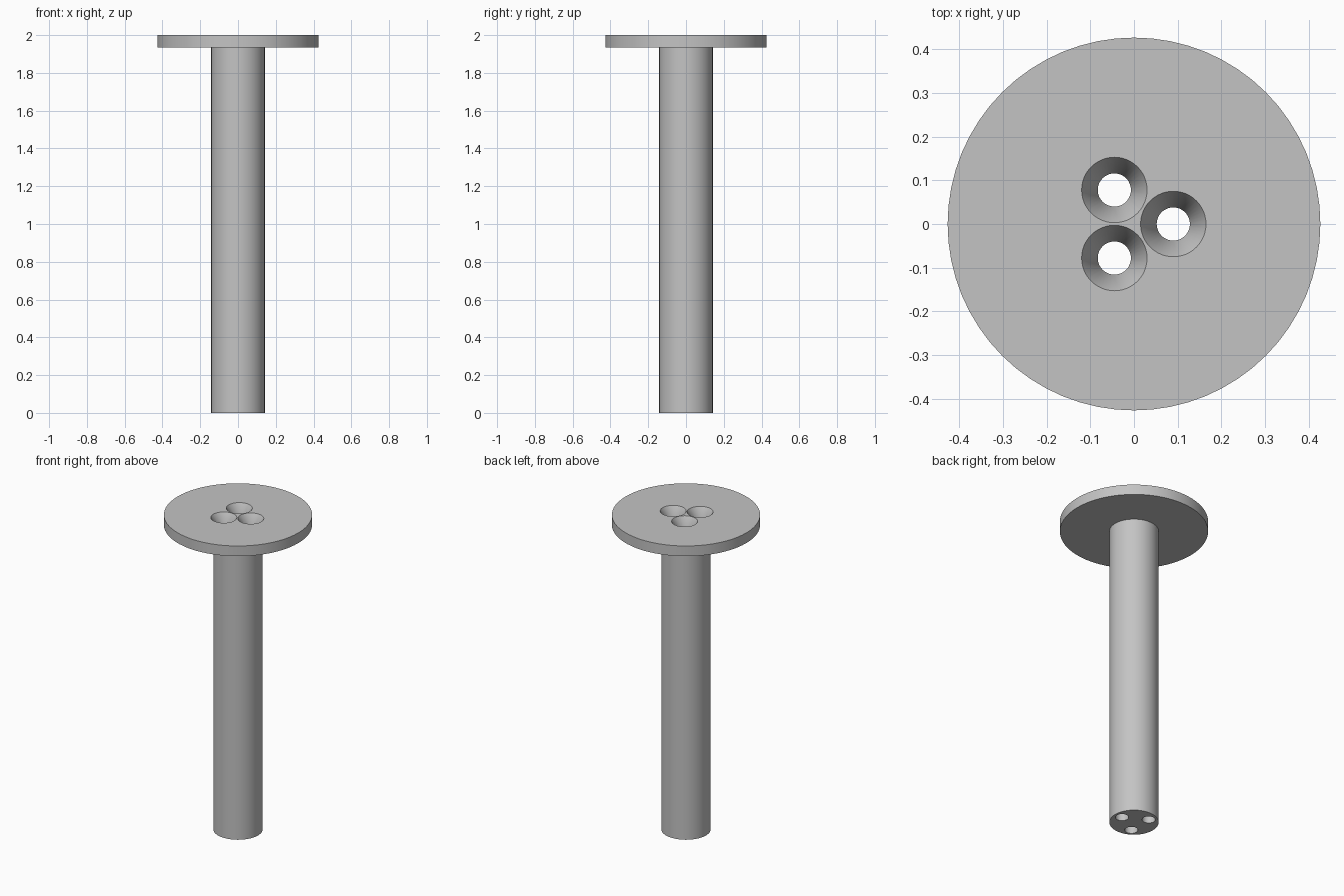
import bpy, bmesh
from math import radians, cos, sin, tau

cube = bpy.data.objects.get("Cube")
if cube:
    bpy.data.objects.remove(cube)

HEIGHT = 2.0
PLATE_BOTTOM = 1.935
PLATE_R, STEM_R = 0.427, 0.142
HOLE_R, FUNNEL_R, HOLE_RING = 0.038, 0.075, 0.09

grey = bpy.data.materials.new("plain grey")
grey.use_nodes = True
colour = (0.55, 0.55, 0.55, 1)
grey.diffuse_color = colour
grey.node_tree.nodes["Principled BSDF"].inputs["Base Color"].default_value = colour


def lathe(name, profile, segments, centre=(0, 0)):
    """Closed solid turned about a vertical axis from (radius, z) points."""
    bm = bmesh.new()
    rings = []
    for r, z in profile:
        rings.append([bm.verts.new((centre[0] + r * cos(tau * i / segments),
                                    centre[1] + r * sin(tau * i / segments), z))
                      for i in range(segments)])
    for low, high in zip(rings, rings[1:]):
        for i in range(segments):
            j = (i + 1) % segments
            bm.faces.new((low[i], low[j], high[j], high[i]))
    bm.faces.new(rings[0][::-1])
    bm.faces.new(rings[-1])
    bmesh.ops.recalc_face_normals(bm, faces=bm.faces)
    mesh = bpy.data.meshes.new(name)
    bm.to_mesh(mesh)
    bm.free()
    mesh.materials.append(grey)
    obj = bpy.data.objects.new(name, mesh)
    bpy.context.collection.objects.link(obj)
    return obj


# Stem with a round plate on top
body = lathe("flanged_stem", [(STEM_R, 0), (STEM_R, PLATE_BOTTOM),
                              (PLATE_R, PLATE_BOTTOM), (PLATE_R, HEIGHT)], 64)
bpy.context.view_layer.objects.active = body
body.select_set(True)

# Three through holes, each with a funnel mouth in the plate
over = 0.01
slope = (FUNNEL_R - HOLE_R) / (HEIGHT - PLATE_BOTTOM)
for k in range(3):
    a = tau * k / 3
    cutter = lathe("hole_cutter",
                   [(HOLE_R, -over), (HOLE_R, PLATE_BOTTOM),
                    (FUNNEL_R + slope * over, HEIGHT + over)], 48,
                   (HOLE_RING * cos(a), HOLE_RING * sin(a)))
    cutter.hide_render = True
    mod = body.modifiers.new("hole", 'BOOLEAN')
    mod.operation = 'DIFFERENCE'
    mod.solver = 'EXACT'
    mod.object = cutter
    bpy.ops.object.modifier_apply(modifier=mod.name)
    bpy.data.objects.remove(cutter)

bpy.ops.object.shade_smooth_by_angle(angle=radians(35))
